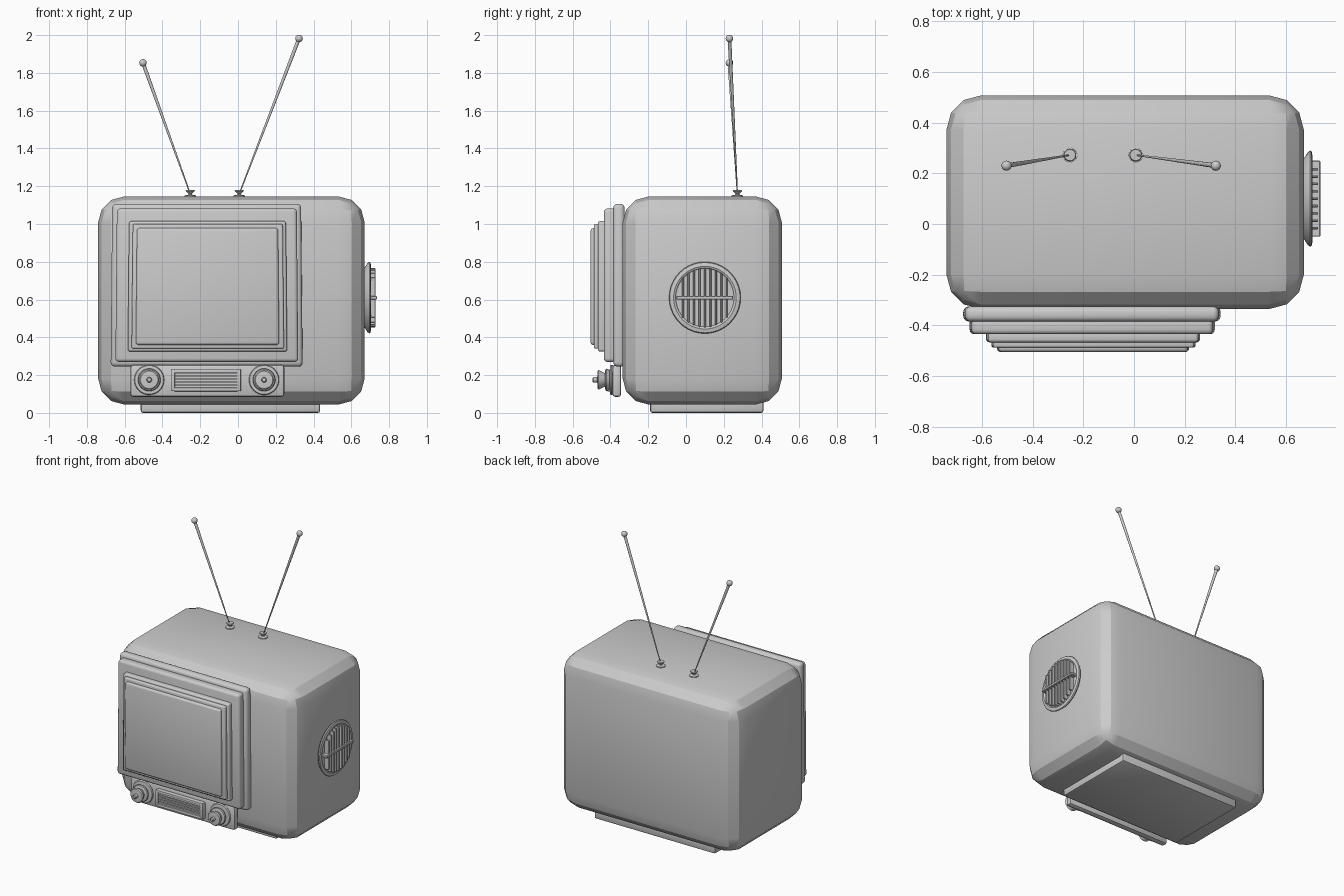
import bpy, bmesh, math
from mathutils import Vector, Matrix

if "Cube" in bpy.data.objects:
    bpy.data.objects.remove(bpy.data.objects["Cube"])

grey = bpy.data.materials.new("plain grey")
grey.diffuse_color = (0.6, 0.6, 0.6, 1)
grey.use_nodes = True
grey.node_tree.nodes["Principled BSDF"].inputs["Base Color"].default_value = grey.diffuse_color


def finish(bm, name, angle=25):
    bmesh.ops.recalc_face_normals(bm, faces=bm.faces)
    me = bpy.data.meshes.new(name)
    bm.to_mesh(me)
    bm.free()
    me.materials.append(grey)
    ob = bpy.data.objects.new(name, me)
    bpy.context.collection.objects.link(ob)
    bpy.ops.object.select_all(action='DESELECT')
    ob.select_set(True)
    bpy.context.view_layer.objects.active = ob
    bpy.ops.object.shade_smooth_by_angle(angle=math.radians(angle))
    return ob


def box(name, lo, hi, bevel=0.0, segs=2, taper=0.0, angle=25):
    """Rounded box between two corners; taper narrows the top in x."""
    bm = bmesh.new()
    bmesh.ops.create_cube(bm, size=1)
    lo, hi = Vector(lo), Vector(hi)
    mid, size = (lo + hi) / 2, hi - lo
    for v in bm.verts:
        s = 1 - taper * (v.co.z * 2)
        v.co = Vector((v.co.x * size.x * s, v.co.y * size.y, v.co.z * size.z)) + mid
    if bevel:
        bmesh.ops.bevel(bm, geom=bm.edges[:], offset=bevel, segments=segs,
                        profile=0.5, affect='EDGES', clamp_overlap=True)
    return finish(bm, name, angle)


def lathe(name, profile, origin, axis, sides=32):
    """Spin (radius, height) points around an axis through origin."""
    bm = bmesh.new()
    rings = []
    for r, h in profile:
        rings.append([bm.verts.new((r * math.cos(2 * math.pi * i / sides),
                                    r * math.sin(2 * math.pi * i / sides), h))
                      for i in range(sides)])
    for a, b in zip(rings, rings[1:]):
        for i in range(sides):
            j = (i + 1) % sides
            bm.faces.new((a[i], a[j], b[j], b[i]))
    bm.faces.new(rings[0])
    bm.faces.new(rings[-1])
    q = Vector((0, 0, 1)).rotation_difference(Vector(axis))
    bm.transform(Matrix.Translation(origin) @ q.to_matrix().to_4x4())
    return finish(bm, name)


# Cabinet and foot plate
box("cabinet", (-0.74, -0.335, 0.045), (0.67, 0.507, 1.145), 0.135, 3)
box("foot_plate", (-0.515, -0.19, 0.0), (0.435, 0.41, 0.08), 0.012)

# Stepped screen surround, each layer smaller and further forward
layers = [
    ("outer_frame", -0.67, 0.338, 0.245, 1.107, -0.385, -0.325, 0.022),
    ("second_frame", -0.645, 0.315, 0.27, 1.082, -0.435, -0.37, 0.018),
    ("third_frame", -0.58, 0.257, 0.325, 1.015, -0.467, -0.42, 0.012),
    ("inner_frame", -0.56, 0.24, 0.34, 1.0, -0.488, -0.45, 0.009),
    ("screen", -0.538, 0.215, 0.36, 0.978, -0.505, -0.47, 0.014),
]
for name, x0, x1, z0, z1, y0, y1, b in layers:
    box(name, (x0, y0, z0), (x1, y1, z1), b, 3, taper=0.008, angle=35)

# Control panel below the screen
box("control_panel", (-0.57, -0.39, 0.085), (0.245, -0.343, 0.255), 0.015)
cx, cz = -0.17, 0.172
for s in (-1, 1):
    box("display_side", (cx + s * 0.175 - 0.011, -0.42, 0.115),
        (cx + s * 0.175 + 0.011, -0.38, 0.23), 0.005)
    box("display_rail", (cx - 0.17, -0.42, cz + s * 0.048 - 0.01),
        (cx + 0.17, -0.38, cz + s * 0.048 + 0.01), 0.005)
for i in range(5):
    z = cz + (i - 2) * 0.016
    box("display_slat", (cx - 0.165, -0.412, z - 0.005), (cx + 0.165, -0.38, z + 0.005))

# Two stepped knobs
knob = [(0.076, 0.0), (0.08, 0.01), (0.076, 0.018), (0.05, 0.02), (0.06, 0.036),
        (0.056, 0.042), (0.036, 0.046), (0.052, 0.078), (0.046, 0.084),
        (0.014, 0.086), (0.014, 0.106), (0.009, 0.111)]
for x in (-0.47, 0.138):
    lathe("knob", knob, (x, -0.384, 0.175), (0, -1, 0))

# Round speaker on the right side with a recessed face
sy, sz = 0.1, 0.61
lathe("speaker_ring", [(0.15, 0.0), (0.182, 0.02), (0.19, 0.03), (0.186, 0.036),
                       (0.166, 0.04), (0.158, 0.036), (0.154, 0.03)],
      (0.665, sy, sz), (1, 0, 0), 40)
for i in range(-4, 5):
    y = sy + i * 0.029
    h = math.sqrt(0.157 ** 2 - (i * 0.029) ** 2)
    box("speaker_bar", (0.69, y - 0.005, sz - h), (0.727, y + 0.005, sz + h), 0.003, 1)
box("speaker_cross_bar", (0.69, sy - 0.15, sz - 0.009),
    (0.735, sy + 0.15, sz + 0.009), 0.003, 1)

# Antennas: socket, rod that thickens upward, ball tip
socket = [(0.03, 0.0), (0.03, 0.008), (0.012, 0.012), (0.009, 0.016),
          (0.025, 0.032), (0.022, 0.036)]
for x, tip in ((-0.253, (-0.503, 0.23, 1.853)), (0.007, (0.323, 0.23, 1.982))):
    foot, tip = Vector((x, 0.272, 1.16)), Vector(tip)
    lathe("antenna_socket", socket, (x, 0.272, 1.143), (0, 0, 1), 24)
    d = tip - foot
    lathe("antenna_rod", [(0.003, 0), (0.01, d.length)], foot, d.normalized(), 12)
    bm = bmesh.new()
    bmesh.ops.create_uvsphere(bm, u_segments=16, v_segments=10, radius=0.02,
                              matrix=Matrix.Translation(tip))
    finish(bm, "antenna_tip", 40)
